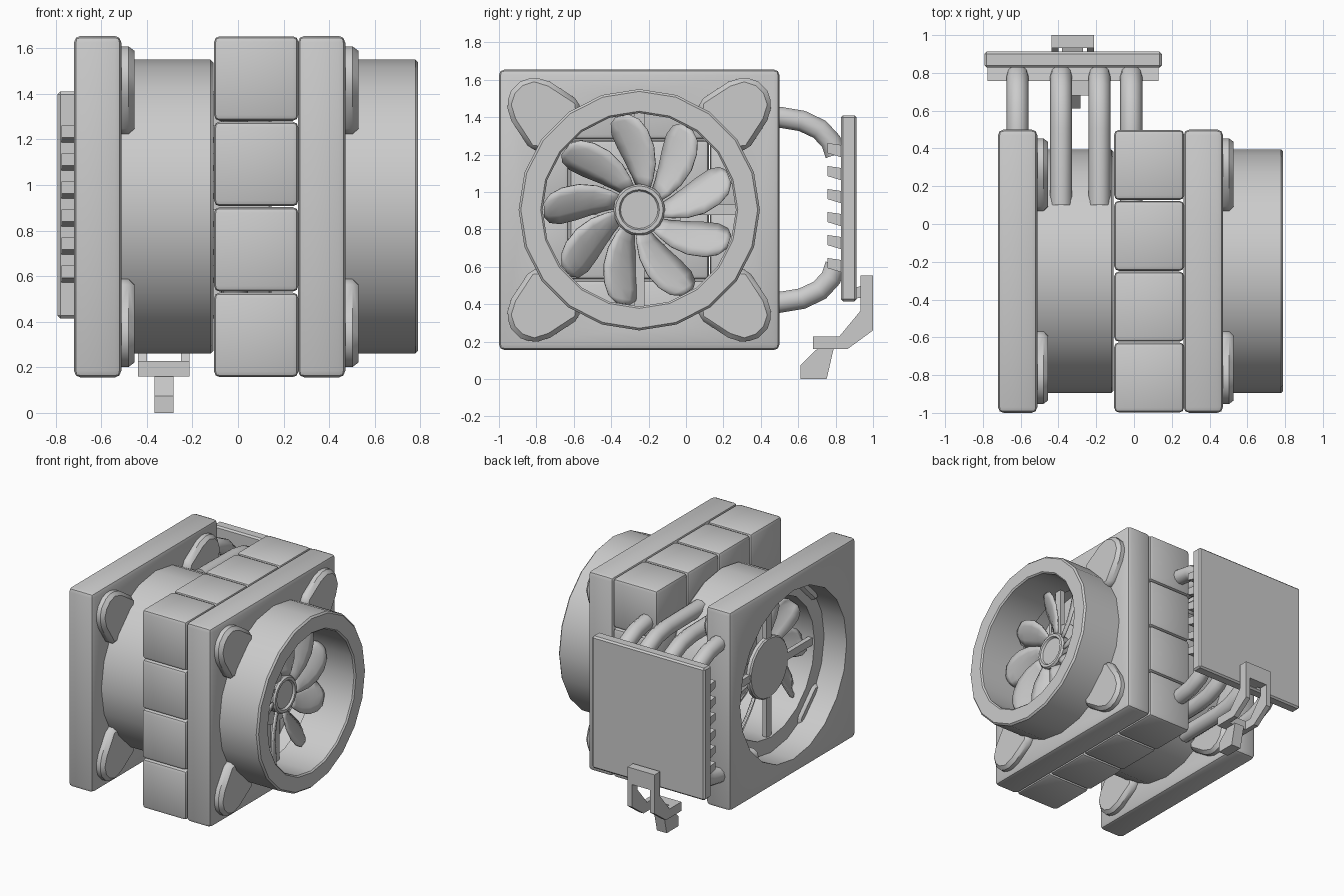
import bpy, bmesh
from math import pi, sin, cos, radians
from mathutils import Vector

if "Cube" in bpy.data.objects:
    bpy.data.objects.remove(bpy.data.objects["Cube"])

CY, CZ = -0.25, 0.905          # fan axis


def make(name, bm, bevel=0, seg=2, angle=35, cutter=None):
    bmesh.ops.recalc_face_normals(bm, faces=bm.faces[:])
    me = bpy.data.meshes.new(name)
    bm.to_mesh(me)
    bm.free()
    ob = bpy.data.objects.new(name, me)
    bpy.context.collection.objects.link(ob)
    bpy.ops.object.select_all(action='DESELECT')
    ob.select_set(True)
    bpy.context.view_layer.objects.active = ob
    if bevel:
        m = ob.modifiers.new("bevel", 'BEVEL')
        m.width, m.segments, m.limit_method = bevel, seg, 'ANGLE'
        bpy.ops.object.modifier_apply(modifier=m.name)
    if cutter:
        m = ob.modifiers.new("hole", 'BOOLEAN')
        m.operation, m.object, m.solver = 'DIFFERENCE', cutter, 'EXACT'
        bpy.ops.object.modifier_apply(modifier=m.name)
        bpy.data.objects.remove(cutter)
    bpy.ops.object.shade_smooth_by_angle(angle=radians(angle))
    return ob


def add_box(bm, x, y, z):
    vs = bmesh.ops.create_cube(bm, size=1)['verts']
    for v in vs:
        v.co = Vector([(a + b) / 2 + c * (b - a) for (a, b), c in zip((x, y, z), v.co)])


def box(name, x, y, z, bevel=0, seg=2):
    bm = bmesh.new()
    add_box(bm, x, y, z)
    return make(name, bm, bevel, seg)


def add_prism(bm, pts, x0, x1):
    """Extrude a (y, z) outline along x."""
    a = [bm.verts.new((x0, y, z)) for y, z in pts]
    b = [bm.verts.new((x1, y, z)) for y, z in pts]
    n = len(pts)
    bm.faces.new(a)
    bm.faces.new(b[::-1])
    for i in range(n):
        bm.faces.new((a[i], a[(i + 1) % n], b[(i + 1) % n], b[i]))


def lathe(name, prof, n, loop=False, **kw):
    """Spin an (x, radius) profile about the fan axis."""
    bm = bmesh.new()
    rings = [[bm.verts.new((x, CY + r * sin(2 * pi * i / n), CZ + r * cos(2 * pi * i / n)))
              for i in range(n)] for x, r in prof]
    for a, b in zip(rings, rings[1:] + (rings[:1] if loop else [])):
        for i in range(n):
            j = (i + 1) % n
            bm.faces.new((a[i], a[j], b[j], b[i]))
    if not loop:
        bm.faces.new(rings[0])
        bm.faces.new(rings[-1])
    return make(name, bm, **kw)


def fan(tag, x0, ring_end):
    x1 = x0 + 0.208
    # square frame with round opening
    hole = lathe("hole_cutter", [(x0 - .1, .635), (x1 + .1, .635)], 20)
    hole.hide_render = True
    bm = bmesh.new()
    add_box(bm, (x0, x1), (-1, .5), (.155, 1.655))
    make(tag + "_frame", bm, bevel=.03, cutter=hole)
    # shroud ring
    e = ring_end
    lathe(tag + "_shroud", [(x1 - .02, .52), (x1 - .02, .645), (e - .012, .645),
                            (e, .633), (e, .527), (e - .01, .517)], 20, loop=True)
    # corner tabs
    half = [(.57, .13), (.64, .185), (.82, .147), (.9, .105), (.935, .035)]
    prof = half + [(u, -v) for u, v in half[::-1]]
    bm = bmesh.new()
    for k in range(4):
        a = pi / 4 + k * pi / 2
        add_prism(bm, [(CY + u * cos(a) - v * sin(a), CZ + u * sin(a) + v * cos(a))
                       for u, v in prof], x1 - .04, x1 + .057)
    make(tag + "_corner_tabs", bm, bevel=.025, seg=1)
    # motor base, spokes and hub
    xm = x1 - .01
    lathe(tag + "_motor_base", [(xm, .22), (xm + .01, .23), (xm + .035, .23)], 20)
    bm = bmesh.new()
    for s in (-1, 1):
        r = sorted((s * .15, s * .54))
        w = (-.028, .028)
        for dy, dz in ((r, w), (w, r)):
            add_box(bm, (xm + .005, xm + .04), [CY + d for d in dy], [CZ + d for d in dz])
    make(tag + "_spokes", bm)
    lathe(tag + "_hub", [(xm + .03, .13), (xm + .1, .138), (xm + .115, .128),
                         (xm + .115, .108), (xm + .1, .1)], 20)
    # nine swept, pitched blades
    stations = [(.12, .035, -17), (.18, .055, -12), (.26, .08, -7), (.35, .097, -2),
                (.43, .096, 2), (.485, .075, 4), (.51, .035, 5)]
    bm = bmesh.new()
    for k in range(9):
        rows = []
        for r, w, sweep in stations:
            row = []
            for t in (-1, -.5, 0, .5, 1):
                a = radians(95 + sweep + 40 * k) + t * w / r
                x = xm + .075 - t * w * .55 + .018 * (1 - t * t)
                row.append(bm.verts.new((x, CY + r * cos(a), CZ + r * sin(a))))
            rows.append(row)
        for p, q in zip(rows, rows[1:]):
            for i in range(4):
                bm.faces.new((p[i], p[i + 1], q[i + 1], q[i]))
    ob = make(tag + "_blades", bm, angle=50)
    m = ob.modifiers.new("thickness", 'SOLIDIFY')
    m.thickness, m.offset = .012, 0


fan("rear_fan", -.72, -.108)
fan("outer_fan", .263, .79)

# 4 x 4 radiator blocks
bm = bmesh.new()
for i in range(4):
    for j in range(4):
        y, z = -1 + i * .375, .155 + j * .375
        add_box(bm, (-.105, .265), (y + .002, y + .373), (z + .002, z + .373))
make("radiator_blocks", bm, bevel=.025)

# heat pipes, upper and lower halves
path = [(.1, 1.405), (.5, 1.4), (.62, 1.38), (.715, 1.335), (.775, 1.27), (.8, 1.2)]
for tag, s in (("upper", 1), ("lower", -1)):
    for n, x in enumerate((-.617, -.386, -.183, -.015)):
        cu = bpy.data.curves.new("pipe", 'CURVE')
        cu.dimensions = '3D'
        cu.bevel_depth, cu.bevel_resolution, cu.use_fill_caps = .064, 3, True
        sp = cu.splines.new('POLY')
        sp.points.add(len(path) - 1)
        for p, (y, z) in zip(sp.points, path):
            p.co = (x, y, CZ + s * (z - CZ), 1)
            p.radius = .92
        sp.use_smooth = True
        ob = bpy.data.objects.new("heat_pipe_%s_%d" % (tag, n + 1), cu)
        bpy.context.collection.objects.link(ob)

# back plate with tapered ribs
box("back_plate", (-.792, .148), (.828, .912), (.415, 1.41), bevel=.012, seg=1)
bm = bmesh.new()
for i in range(6):
    z = 1.22 - i * .123
    add_prism(bm, [(.84, z - .037), (.84, z + .03), (.757, z + .042), (.757, z - .012)], -.775, .13)
make("plate_ribs", bm)

# hanging hook: side arms, top plate, cross bar, tongue
HX0, HX1 = -.438, -.212
arm = [(1, .553), (1, .26), (.863, .16), (.68, .16), (.68, .228), (.82, .228), (.933, .365), (.933, .553)]
bm = bmesh.new()
for a, b in ((HX0, HX0 + .038), (HX1 - .038, HX1)):
    add_prism(bm, arm, a, b)
make("hook_arms", bm)
box("hook_top_plate", (HX0 + .03, HX1 - .03), (.933, 1), (.43, .553))
box("hook_cross_bar", (HX0 + .03, HX1 - .03), (.68, .77), (.16, .228))
bm = bmesh.new()
add_prism(bm, [(.612, 0), (.612, .075), (.705, .165), (.79, .165), (.752, 0)], -.366, -.284)
make("hook_tongue", bm)
bm = bmesh.new()
add_prism(bm, [(.9, .43), (.94, .435), (.94, .5), (.9, .485)], -.38, -.27)
make("hook_mount", bm)
